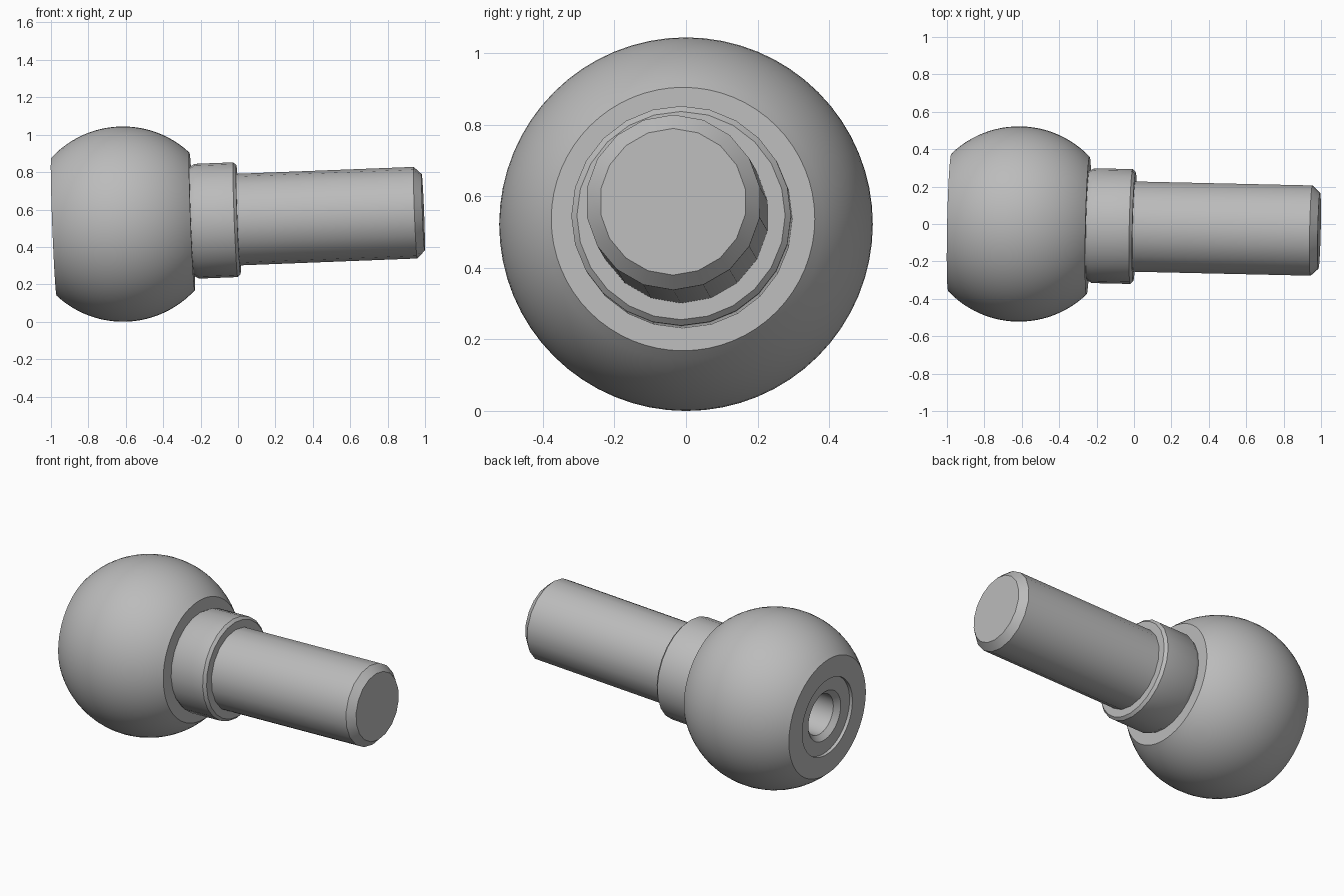
import bpy, bmesh, math
from mathutils import Vector, Matrix

cube = bpy.data.objects.get("Cube")
if cube:
    bpy.data.objects.remove(cube)

steel = bpy.data.materials.new("plain grey steel")
steel.use_nodes = True
grey = (0.5, 0.5, 0.5, 1)
steel.diffuse_color = grey
steel.node_tree.nodes["Principled BSDF"].inputs["Base Color"].default_value = grey

# The whole stud shares one slightly tilted axis through the ball centre
R = 0.522
centre = Vector((-0.615, 0, R))
axis = Vector((1, -0.0225, 0.039)).normalized()
place = Matrix.Translation(centre) @ axis.to_track_quat('X', 'Z').to_matrix().to_4x4()


def lathe(name, profile, sides):
    """Spin (distance along axis, radius) points into a closed solid."""
    bm = bmesh.new()
    verts = [bm.verts.new((s, 0, r)) for s, r in profile]
    edges = [bm.edges.new(pair) for pair in zip(verts, verts[1:])]
    bmesh.ops.spin(bm, geom=verts + edges, cent=(0, 0, 0), axis=(1, 0, 0),
                   angle=math.tau, steps=sides, use_merge=True)
    bmesh.ops.remove_doubles(bm, verts=bm.verts, dist=1e-5)
    bmesh.ops.recalc_face_normals(bm, faces=bm.faces)
    mesh = bpy.data.meshes.new(name)
    bm.to_mesh(mesh)
    bm.free()
    mesh.materials.append(steel)
    obj = bpy.data.objects.new(name, mesh)
    obj.matrix_world = place
    bpy.context.collection.objects.link(obj)
    bpy.ops.object.select_all(action='DESELECT')
    obj.select_set(True)
    bpy.context.view_layer.objects.active = obj
    bpy.ops.object.shade_smooth_by_angle(angle=math.radians(30))
    return obj


# Ball with flat ends, a recessed ring and a chamfered bore on the outer end
flat = 0.37
bore = [(-0.05, 0), (-0.05, 0.125), (-flat + 0.05, 0.125), (-flat + 0.02, 0.155),
        (-flat + 0.02, 0.24), (-flat, 0.24)]
start = math.acos(-flat / R)
end = math.acos(flat / R)
steps = 24
arc = []
for i in range(steps + 1):
    a = start + (end - start) * i / steps
    arc.append((R * math.cos(a), R * math.sin(a)))
lathe("ball", bore + arc + [(flat, 0)], 64)

# Collar with small chamfers at both ends
a, b, r, c = flat - 0.005, 0.618, 0.307, 0.016
lathe("collar", [(a, 0), (a, r - c), (a + 2 * c, r), (b - c, r), (b, r - c), (b, 0)], 24)

# Shank with a chamfered tip
tip = 1.607
lathe("shank", [(b - 0.01, 0), (b - 0.01, 0.245), (tip - 0.042, 0.245),
                (tip, 0.205), (tip, 0)], 18)
